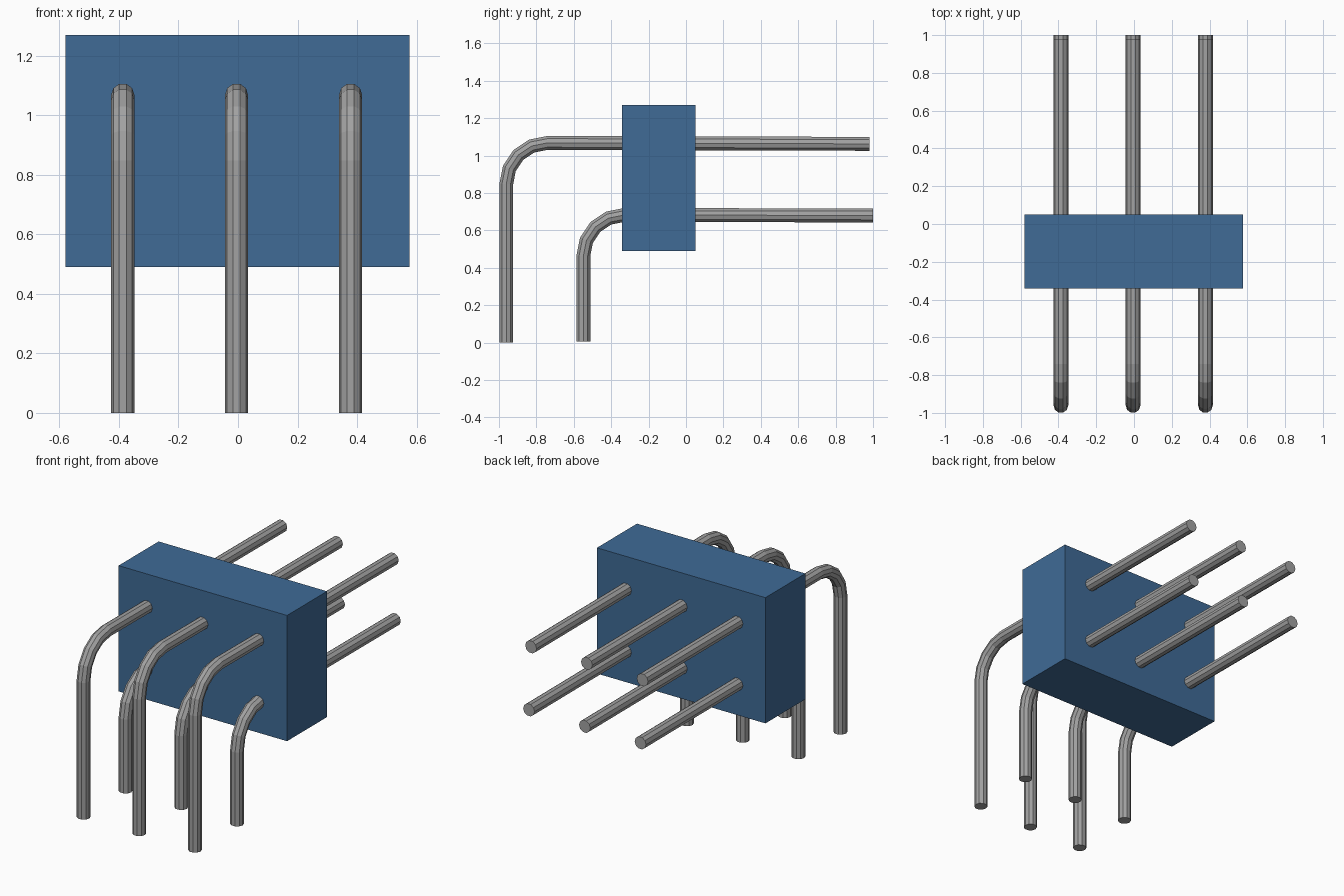
import bpy, bmesh, math
from mathutils import Vector

cube = bpy.data.objects.get("Cube")
if cube:
    bpy.data.objects.remove(cube, do_unlink=True)


def material(name, rgb):
    m = bpy.data.materials.new(name)
    m.use_nodes = True
    m.diffuse_color = (*rgb, 1)
    m.node_tree.nodes["Principled BSDF"].inputs["Base Color"].default_value = (*rgb, 1)
    return m


BLUE = material("blue plastic", (0.05, 0.145, 0.305))
GREY = material("grey metal", (0.36, 0.36, 0.36))
SIDES, RADIUS, BEND, STEPS = 10, 0.039, 0.22, 4


def finish(bm, name, mat):
    bmesh.ops.recalc_face_normals(bm, faces=bm.faces)
    mesh = bpy.data.meshes.new(name)
    bm.to_mesh(mesh)
    bm.free()
    mesh.materials.append(mat)
    ob = bpy.data.objects.new(name, mesh)
    bpy.context.collection.objects.link(ob)
    return ob


def block(name, lo, hi, mat):
    bm = bmesh.new()
    bmesh.ops.create_cube(bm, size=1)
    lo, hi = Vector(lo), Vector(hi)
    for v in bm.verts:
        v.co = (lo + hi) / 2 + v.co * (hi - lo)
    return finish(bm, name, mat)


def bent_pin(name, x, y_leg, z_foot, z_bar, y_end, z_end):
    """Sweep a polygon up the leg, round the bend and out to the back."""
    cy, cz = y_leg + BEND, z_bar - BEND
    # each station: centre y, z, direction of travel, mitre stretch
    stations = [(y_leg, z_foot, math.pi / 2)]
    for i in range(STEPS + 1):
        a = math.pi / 2 * i / STEPS
        stations.append((cy - BEND * math.cos(a), cz + BEND * math.sin(a), math.pi / 2 - a))
    stations.append((y_end, z_end, 0))

    bm = bmesh.new()
    rings = []
    for y, z, heading in stations:
        out = Vector((0, -math.sin(heading), math.cos(heading)))
        ring = []
        for k in range(SIDES):
            t = 2 * math.pi * k / SIDES
            co = Vector((x, y, z)) + Vector((RADIUS * math.cos(t), 0, 0)) + out * RADIUS * math.sin(t)
            ring.append(bm.verts.new(co))
        rings.append(ring)
    for a, b in zip(rings, rings[1:]):
        for k in range(SIDES):
            n = (k + 1) % SIDES
            bm.faces.new((a[k], a[n], b[n], b[k]))
    bm.faces.new(rings[0])
    bm.faces.new(rings[-1])
    return finish(bm, name, GREY)


# Plastic body
block("housing", (-0.58, -0.342, 0.49), (0.576, 0.05, 1.27), BLUE)

# Two rows of right-angle pins
for side, x in (("right", -0.387), ("middle", -0.005), ("left", 0.378)):
    bent_pin(f"upper_pin_{side}", x, -0.961, 0.0, 1.068, 0.98, 1.063)
    bent_pin(f"lower_pin_{side}", x, -0.549, 0.005, 0.683, 1.0, 0.68)
